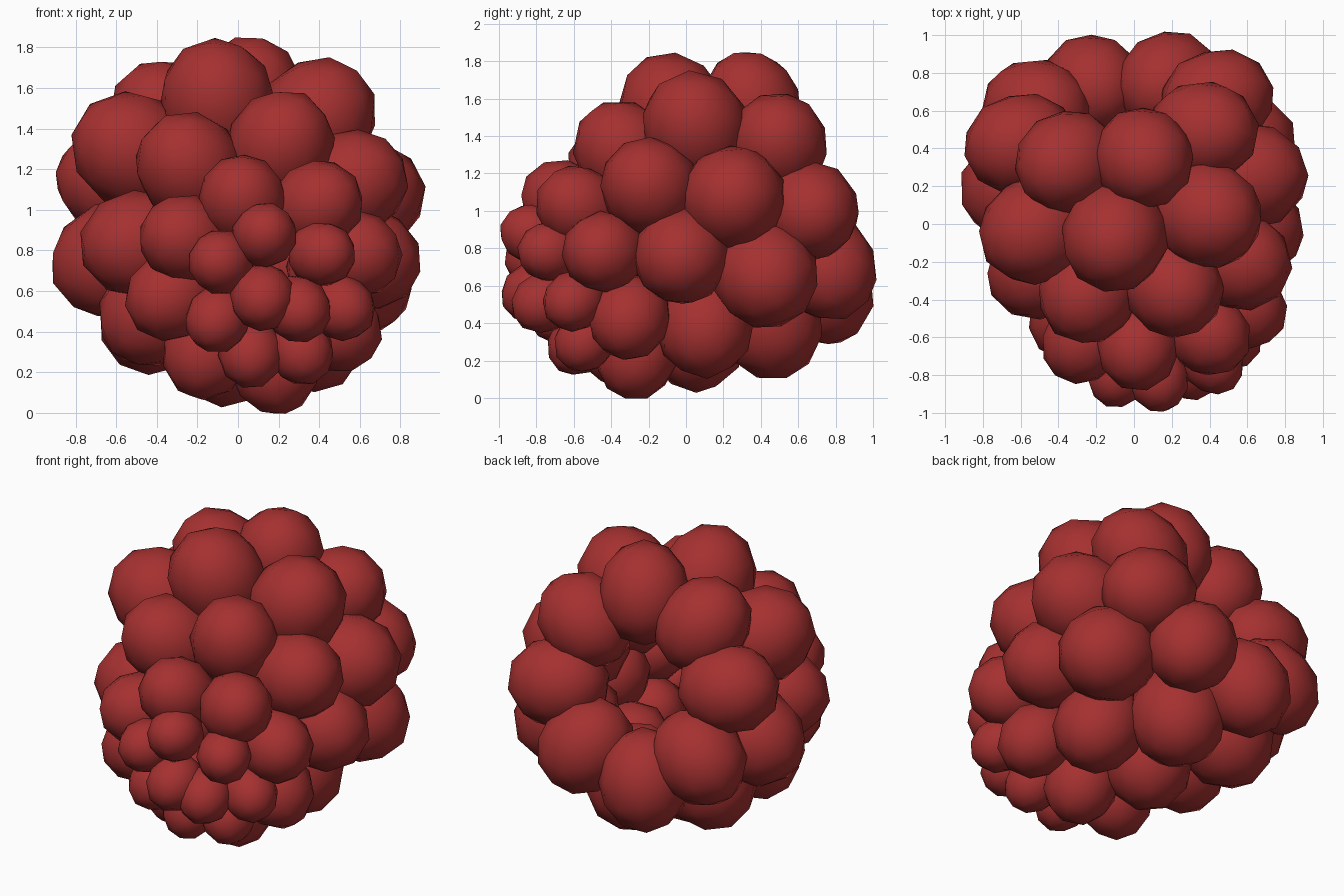
import bpy
import math
from mathutils import Matrix, Vector

if "Cube" in bpy.data.objects:
    bpy.data.objects.remove(bpy.data.objects["Cube"], do_unlink=True)

# Berry red
red = bpy.data.materials.new("berry_red")
red.use_nodes = True
colour = (0.38, 0.03, 0.03, 1)
red.diffuse_color = colour
red.node_tree.nodes["Principled BSDF"].inputs["Base Color"].default_value = colour

# Tilted frame of the berry: the axis runs from the tip to the open rim
rim_centre = Vector((-0.075, 0.55, 1.08))
axis = Vector((-0.15, 0.93, 0.34)).normalized()
side = (Vector((1, 0, 0)) - axis * axis.x).normalized()
up = side.cross(axis)

STRETCH = 1.14  # beads are a little longer towards the hollow core
SLANT = 0.06    # upper beads of a ring sit slightly nearer the tip


def add_drupelet(name, angle, radius, depth, size, lean):
    """One oval bead whose long axis points outwards, leaning to the tip."""
    radial = side * math.cos(angle) + up * math.sin(angle)
    tangent = axis.cross(radial)
    outward = radial * math.cos(lean) - axis * math.sin(lean)
    depth += SLANT * radius * math.sin(angle)
    # Set the centre inwards so the stretch only deepens the inner end
    centre = rim_centre + radial * radius - axis * depth
    centre -= outward * size * (STRETCH - 1)
    bpy.ops.mesh.primitive_ico_sphere_add(subdivisions=2, radius=size)
    bead = bpy.context.object
    bead.name = name
    turn = Matrix((tangent, outward.cross(tangent), outward)).transposed()
    bead.matrix_world = (Matrix.Translation(centre) @ turn.to_4x4()
                         @ Matrix.Diagonal((1, 1, STRETCH, 1)))
    bead.data.materials.append(red)
    bpy.ops.object.shade_smooth()


def add_ring(name, depth, size, lean, beads):
    """A ring of beads at a depth below the rim, as (angle, radius) pairs."""
    for i, (angle, radius) in enumerate(beads, 1):
        add_drupelet(f"{name}_drupelet_{i}", math.radians(angle), radius,
                     depth, size, math.radians(lean))


# Rings of drupelets, from the open rim down to the tip
add_ring("rim", 0.01, 0.27, 0, [
    (32, 0.56), (77, 0.57), (124, 0.55), (169, 0.58),
    (216, 0.59), (255, 0.59), (302, 0.54), (348, 0.57)])
add_ring("shoulder", 0.38, 0.288, 5, [
    (8, 0.67), (52, 0.69), (98, 0.68), (142, 0.68),
    (197, 0.66), (232, 0.64), (277, 0.63), (329, 0.71)])
add_ring("middle", 0.76, 0.265, 20, [
    (30, 0.63), (72, 0.58), (123, 0.55), (176, 0.57),
    (216, 0.59), (261, 0.58), (303, 0.62), (350, 0.62)])
add_ring("lower", 1.13, 0.22, 35, [
    (7, 0.51), (48, 0.47), (101, 0.41), (152, 0.43),
    (195, 0.46), (240, 0.51), (280, 0.55), (321, 0.53)])
add_ring("end", 1.37, 0.162, 55, [
    (29, 0.34), (90, 0.29), (146, 0.27), (215, 0.29),
    (260, 0.37), (298, 0.41), (341, 0.42)])
add_ring("tip", 1.49, 0.163, 80, [(210, 0.03), (331, 0.18)])
